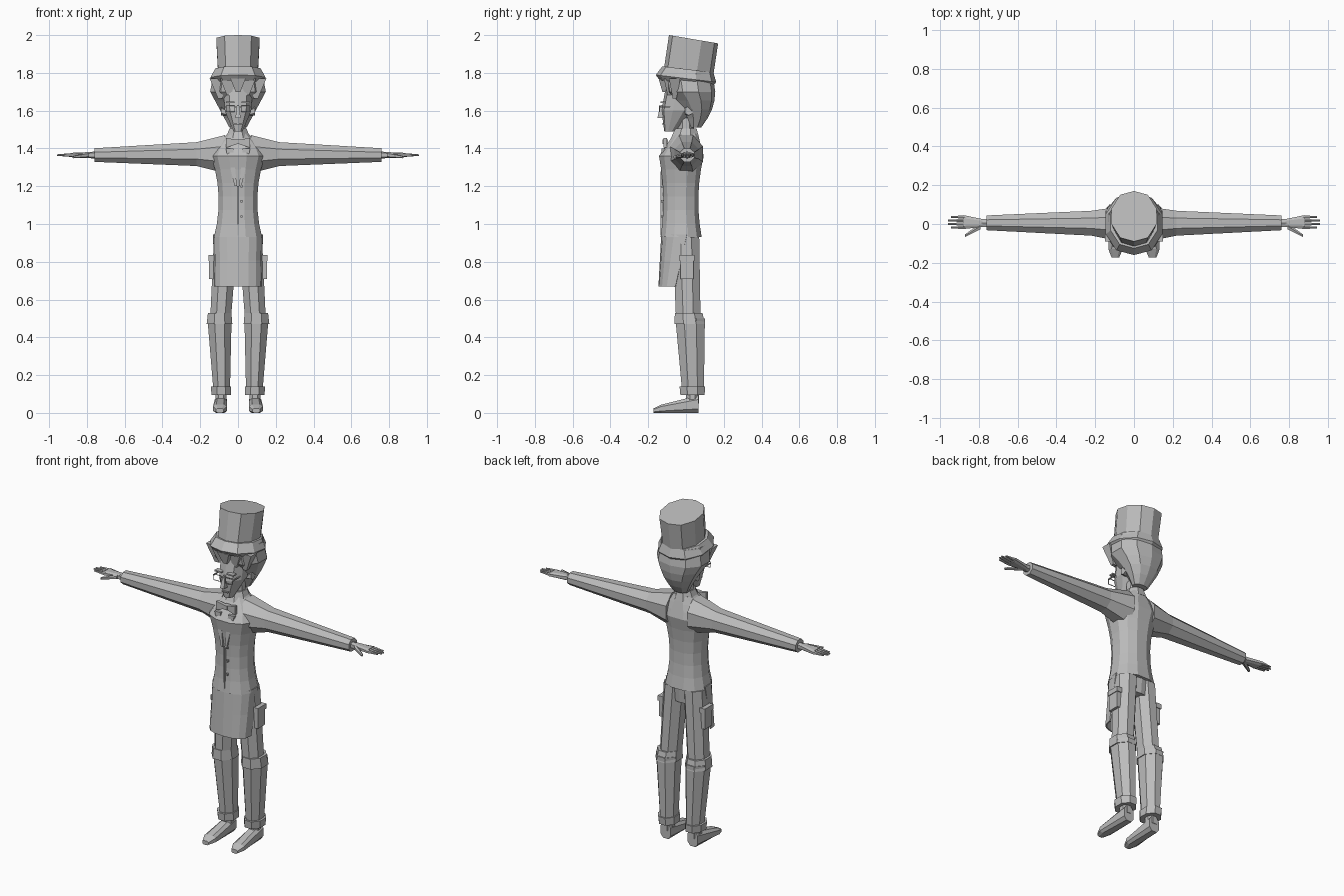
import bpy, bmesh, math
from mathutils import Vector

old = bpy.data.objects.get("Cube")
if old:
    bpy.data.objects.remove(old)

grey = bpy.data.materials.new("plain grey")
grey.use_nodes = True
tone = (0.5, 0.5, 0.5, 1)
grey.diffuse_color = tone
grey.node_tree.nodes["Principled BSDF"].inputs["Base Color"].default_value = tone

# Shared landmarks
hem, waist, chest, neckline = 0.93, 1.12, 1.36, 1.48
knee, cuff_height = 0.5, 0.14
arm_height, wrist_x, knuckle_x = 1.365, 0.76, 0.88
eye_height, brow = 1.61, 1.7


def lerp(a, b, t):
    return a + (b - a) * t


def power(value, exponent):
    return math.copysign(abs(value) ** exponent, value)


def finish(name, bm, mirror=False):
    bmesh.ops.recalc_face_normals(bm, faces=bm.faces)
    mesh = bpy.data.meshes.new(name)
    bm.to_mesh(mesh)
    bm.free()
    mesh.materials.append(grey)
    obj = bpy.data.objects.new(name, mesh)
    bpy.context.collection.objects.link(obj)
    if mirror:
        obj.modifiers.new("mirror", 'MIRROR').use_mirror_merge = False
    return obj


def bridge(bm, loops, closed=True):
    """Join neighbouring rows of vertices with quads."""
    for low, high in zip(loops, loops[1:]):
        count = len(low)
        for i in range(count if closed else count - 1):
            j = (i + 1) % count
            bm.faces.new((low[i], low[j], high[j], high[i]))


def skin(name, rings, across, up, sides=8, square=1, shear=0, mirror=False):
    """Skin rings of (centre, radius across, radius up) and cap both ends."""
    bm = bmesh.new()
    flat = math.cos(math.pi / sides)
    loops = []
    for centre, wide, tall in rings:
        loop = []
        for i in range(sides):
            angle = math.tau * (i + 0.5) / sides
            u = power(min(1, max(-1, math.cos(angle) / flat)), square)
            v = power(min(1, max(-1, math.sin(angle) / flat)), square)
            point = centre + across * (u * wide) + up * (v * tall)
            point.z += shear * point.y
            loop.append(bm.verts.new(point))
        loops.append(loop)
    bridge(bm, loops)
    bm.faces.new(loops[0])
    bm.faces.new(loops[-1])
    return finish(name, bm, mirror)


def tube(name, start, end, base, tip, bow=0, **options):
    """Tapered tube along its main axis; bow bends the middle along y."""
    start, end = Vector(start), Vector(end)
    span = [abs(c) for c in end - start]
    main = span.index(max(span))
    across, up = [Vector(row) for i, row in
                  enumerate(((1, 0, 0), (0, 1, 0), (0, 0, 1))) if i != main]
    steps = 4 if bow else 1
    rings = []
    for i in range(steps + 1):
        t = i / steps
        centre = start.lerp(end, t)
        centre.y += bow * math.sin(math.pi * t)
        rings.append((centre, lerp(base[0], tip[0], t), lerp(base[1], tip[1], t)))
    return skin(name, rings, across, up, **options)


def box(name, centre, size, mirror=False):
    bm = bmesh.new()
    bmesh.ops.create_cube(bm, size=1)
    for v in bm.verts:
        v.co = Vector(centre) + v.co * Vector(size)
    return finish(name, bm, mirror)


# Top hat: tilted crown and flared brim
tube("hat_crown", (0, .01, 1.78), (0, .04, 1.985), (.104, .13), (.115, .13),
     sides=10, shear=-.17)
tube("hat_brim", (0, 0, 1.77), (0, .01, 1.82), (.146, .16), (.12, .135),
     sides=10, shear=-.12)
tube("hat_brim_underside", (0, 0, 1.745), (0, 0, 1.77), (.125, .14), (.146, .16),
     sides=10, shear=-.12)

# Hair swept back off the face, with locks over the brow
tube("hair_back", (0, .05, 1.51), (0, .025, brow), (.045, .03), (.147, .13),
     bow=.02, sides=10)
tube("hair_crown", (0, .025, brow), (0, .01, 1.8), (.147, .13), (.13, .13), sides=10)
for i in range(5):
    x = (i - 2) * .055
    y = -.115 + abs(x) / 2
    tube("hair_lock_%d" % i, (x, y, 1.77), (x * .85, y, brow - abs(x) / 3),
         (.04, .03), (.012, .01), sides=4)

# Head and features
tube("jaw", (0, -.085, 1.49), (0, -.04, 1.6), (.024, .03), (.07, .09), sides=10)
tube("face", (0, -.04, 1.6), (0, -.01, 1.76), (.07, .09), (.08, .09), sides=10)
tube("nose", (0, -.13, 1.56), (0, -.125, 1.63), (.014, .022), (.006, .01), sides=4)
box("mouth", (0, -.12, 1.53), (.04, .015, .006))
box("eyebrow", (.04, -.12, eye_height + .035), (.045, .03, .008), mirror=True)
tube("ear", (.06, .01, 1.59), (.09, .015, 1.6), (.015, .015), (.02, .025),
     sides=6, mirror=True)
tube("neck", (0, 0, 1.42), (0, 0, 1.56), (.042, .04), (.037, .045))

# Spectacles: wire rims, bridge and side arms
bm = bmesh.new()
corners = ((-1, -1), (1, -1), (1, 1), (-1, 1))
bm.faces.new([bm.verts.new((.04 + .024 * u, -.14, eye_height + .018 * v))
              for u, v in corners])
rims = finish("spectacle_rim", bm, mirror=True)
rims.modifiers.new("wire", 'WIREFRAME').thickness = .006
box("spectacle_bridge", (0, -.14, eye_height + .01), (.032, .006, .006))
box("spectacle_arm", (.066, -.065, eye_height + .01), (.006, .15, .006), mirror=True)

# Jacket: pinched at the waist, rounding over to the neckline
rings = []
body_steps = 6
for i in range(body_steps + 1):
    z = lerp(hem, chest, i / body_steps)
    pinch = (z - waist) ** 2
    front, back = -.12 - .4 * pinch, .065 + .5 * pinch
    rings.append((Vector((0, (front + back) / 2, z)), .102 + .7 * pinch, (back - front) / 2))
centre, width, depth = rings[-1]
for i in range(1, 4):
    t = i / 3
    middle = centre.lerp(Vector((0, 0, neckline)), t)
    rings.append((middle, lerp(width, .052, t ** 1.5), lerp(depth, .062, t)))
skin("jacket", rings, Vector((1, 0, 0)), Vector((0, 1, 0)), sides=12, square=.85)

# Neckwear and jacket front
tube("collar", (0, -.005, neckline - .025), (0, 0, neckline + .025),
     (.066, .075), (.045, .056))
tube("bow_tie_wing", (0, -.11, 1.435), (.063, -.11, 1.43), (.01, .01), (.01, .026),
     sides=4, mirror=True)
box("bow_tie_knot", (0, -.11, 1.435), (.026, .03, .025))
tube("lapel", (.012, -.128, 1.2), (.045, -.12, 1.4), (.006, .008), (.02, .01),
     sides=4, mirror=True)
box("jacket_placket", (0, -.125, 1.07), (.008, .018, .26))
for i in range(3):
    box("button_%d" % i, (.018, -.12, waist + (i - 1) * .08), (.012, .026, .012))

# Sleeves
tube("shoulder", (.07, 0, 1.37), (.22, .004, 1.37), (.09, .1), (.064, .063),
     mirror=True)
tube("sleeve", (.22, .004, 1.37), (wrist_x, .006, arm_height), (.064, .063), (.038, .036),
     mirror=True)

# Hands
tube("wrist", (wrist_x - .02, .005, arm_height), (wrist_x + .03, .005, arm_height),
     (.02, .02), (.02, .016), sides=6, mirror=True)
tube("palm", (wrist_x + .02, .005, arm_height), (knuckle_x, .01, arm_height),
     (.02, .016), (.036, .012), square=.7, mirror=True)
tube("thumb", (.79, -.01, arm_height), (.87, -.06, arm_height - .01),
     (.016, .014), (.007, .007), sides=6, mirror=True)
for i in range(4):
    y = (i - 1) * .018
    reach = .965 - .015 * abs(i - 1.5)
    tube("finger_%d" % i, (knuckle_x - .01, y, arm_height), (reach, y, arm_height),
         (.009, .011), (.004, .004), sides=6, mirror=True)

# Apron wrapped round the front of the thighs
bm = bmesh.new()
rows = []
panels = 8
for t in (0, .5, 1):
    width, front, back = lerp(.123, .128, t), lerp(-.142, -.127, t), lerp(-.055, .005, t)
    row = []
    for i in range(panels + 1):
        angle = math.pi * (i / panels - .5)
        x = width * power(math.sin(angle), .85)
        y = lerp(back, front, abs(math.cos(angle)) ** .7)
        row.append(bm.verts.new((x, y, lerp(.67, hem + .015, t))))
    rows.append(row)
bridge(bm, rows, closed=False)
cloth = finish("apron", bm).modifiers.new("thickness", 'SOLIDIFY')
cloth.thickness = .008
cloth.offset = 0

# Trousers
tube("hips", (0, 0, .84), (0, -.01, hem + .02), (.1, .06), (.118, .08), sides=10)
tube("thigh", (.065, 0, hem), (.092, .012, knee), (.062, .07), (.055, .065), mirror=True)
tube("shin", (.087, .036, cuff_height), (.098, .022, knee), (.045, .059), (.064, .078),
     mirror=True)
tube("knee_band", (.098, .02, knee - .03), (.097, .014, knee + .03), (.068, .081),
     (.062, .073), mirror=True)
tube("trouser_cuff", (.088, .034, cuff_height - .045), (.09, .034, cuff_height),
     (.052, .064), (.054, .068), mirror=True)
box("thigh_pocket", (.139, .005, .765), (.028, .07, .11), mirror=True)
box("thigh_pocket_flap", (.14, .005, .82), (.034, .08, .03), mirror=True)

# Shoes, each resting on the ground
tube("ankle", (.09, .034, .05), (.09, .034, .12), (.03, .034), (.03, .034), mirror=True)
tube("shoe_toe", (.096, -.172, .012), (.095, -.13, .022), (.02, .012), (.037, .022),
     square=.7, mirror=True)
tube("shoe_foot", (.095, -.13, .022), (.09, .065, .046), (.037, .022), (.033, .046),
     square=.7, mirror=True)
